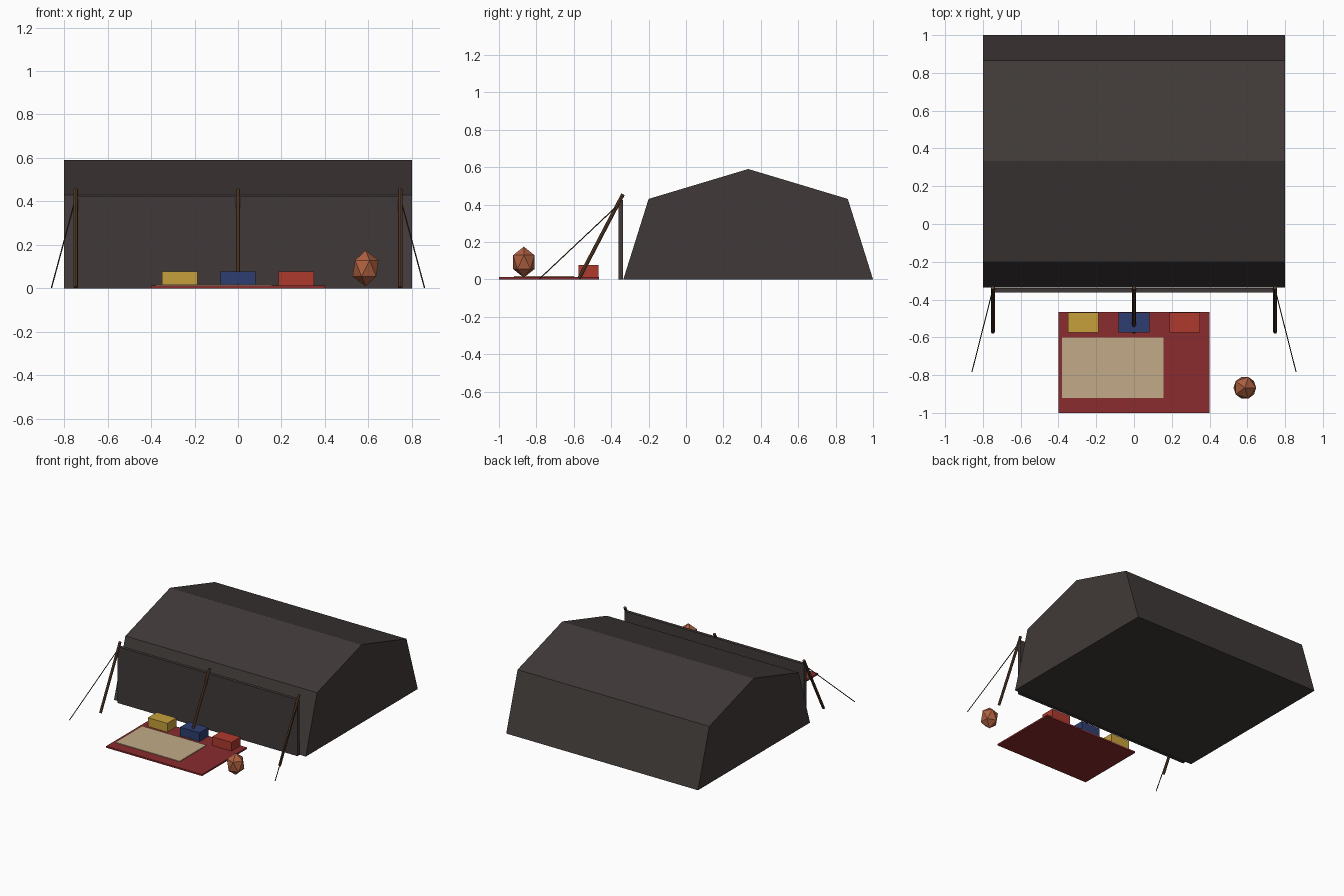
import bpy, bmesh
from mathutils import Vector

cube = bpy.data.objects.get("Cube")
if cube:
    bpy.data.objects.remove(cube, do_unlink=True)


def material(name, r, g, b):
    m = bpy.data.materials.new(name)
    m.use_nodes = True
    m.diffuse_color = (r, g, b, 1)
    m.node_tree.nodes["Principled BSDF"].inputs["Base Color"].default_value = (r, g, b, 1)
    m.roughness = 0.9
    return m


CANVAS = material("dark canvas", 0.051, 0.042, 0.040)
WOOD = material("brown wood", 0.115, 0.055, 0.028)
ROPE = material("dark rope", 0.045, 0.028, 0.018)
RUG = material("deep red rug", 0.255, 0.025, 0.027)
BEIGE = material("beige cloth", 0.54, 0.41, 0.25)
YELLOW = material("yellow cushion", 0.56, 0.35, 0.045)
BLUE = material("blue cushion", 0.027, 0.048, 0.16)
RED = material("red cushion", 0.42, 0.042, 0.027)
CLAY = material("orange clay", 0.42, 0.117, 0.051)


def add_object(name, bm, mat):
    bmesh.ops.recalc_face_normals(bm, faces=bm.faces)
    mesh = bpy.data.meshes.new(name)
    bm.to_mesh(mesh)
    bm.free()
    mesh.materials.append(mat)
    ob = bpy.data.objects.new(name, mesh)
    bpy.context.collection.objects.link(ob)
    return ob


def box(name, low, high, mat):
    low, high = Vector(low), Vector(high)
    bm = bmesh.new()
    bmesh.ops.create_cube(bm, size=1)
    bmesh.ops.scale(bm, vec=high - low, verts=bm.verts)
    bmesh.ops.translate(bm, vec=(low + high) / 2, verts=bm.verts)
    return add_object(name, bm, mat)


def rod(name, start, end, radius, sides, mat):
    start, end = Vector(start), Vector(end)
    axis = end - start
    bm = bmesh.new()
    bmesh.ops.create_cone(bm, cap_ends=True, segments=sides, radius1=radius,
                          radius2=radius, depth=axis.length)
    bmesh.ops.rotate(bm, matrix=axis.to_track_quat("Z", "Y").to_matrix(), verts=bm.verts)
    bmesh.ops.translate(bm, vec=(start + end) / 2, verts=bm.verts)
    return add_object(name, bm, mat)


# Tent body: side profile extruded across the width
profile = [(-0.335, 0), (-0.2, 0.43), (0.333, 0.59), (0.865, 0.43), (1, 0)]
bm = bmesh.new()
end_face = bm.faces.new([bm.verts.new((-0.8, y, z)) for y, z in profile])
extruded = bmesh.ops.extrude_face_region(bm, geom=[end_face], use_keep_orig=True)
moved = [v for v in extruded["geom"] if isinstance(v, bmesh.types.BMVert)]
bmesh.ops.translate(bm, vec=(1.6, 0, 0), verts=moved)
add_object("tent_body", bm, CANVAS)

# Upright front curtain
box("front_curtain", (-0.75, -0.362, 0), (0.75, -0.338, 0.425), CANVAS)

# Leaning poles and guy ropes
for label, x in (("right", -0.747), ("middle", 0), ("left", 0.747)):
    rod(label + "_pole", (x, -0.572, 0.005), (x, -0.337, 0.455), 0.01, 8, WOOD)
for label, side in (("right", -1), ("left", 1)):
    rod(label + "_guy_rope", (side * 0.747, -0.345, 0.415),
        (side * 0.858, -0.783, 0.003), 0.003, 6, ROPE)

# Rug with a smaller cloth on top
box("rug", (-0.4, -1, 0), (0.4, -0.465, 0.012), RUG)
box("cloth", (-0.38, -0.92, 0.011), (0.157, -0.6, 0.017), BEIGE)

# Row of cushions
for label, x, mat in (("yellow", -0.268, YELLOW), ("blue", 0, BLUE), ("red", 0.268, RED)):
    box(label + "_cushion", (x - 0.081, -0.575, 0.01), (x + 0.081, -0.468, 0.078), mat)

# Faceted clay jar
bm = bmesh.new()
bmesh.ops.create_icosphere(bm, subdivisions=1, radius=1)
bmesh.ops.scale(bm, vec=(0.067, 0.067, 0.083), verts=bm.verts)
bmesh.ops.translate(bm, vec=(0.587, -0.867, 0.092), verts=bm.verts)
add_object("clay_jar", bm, CLAY)
